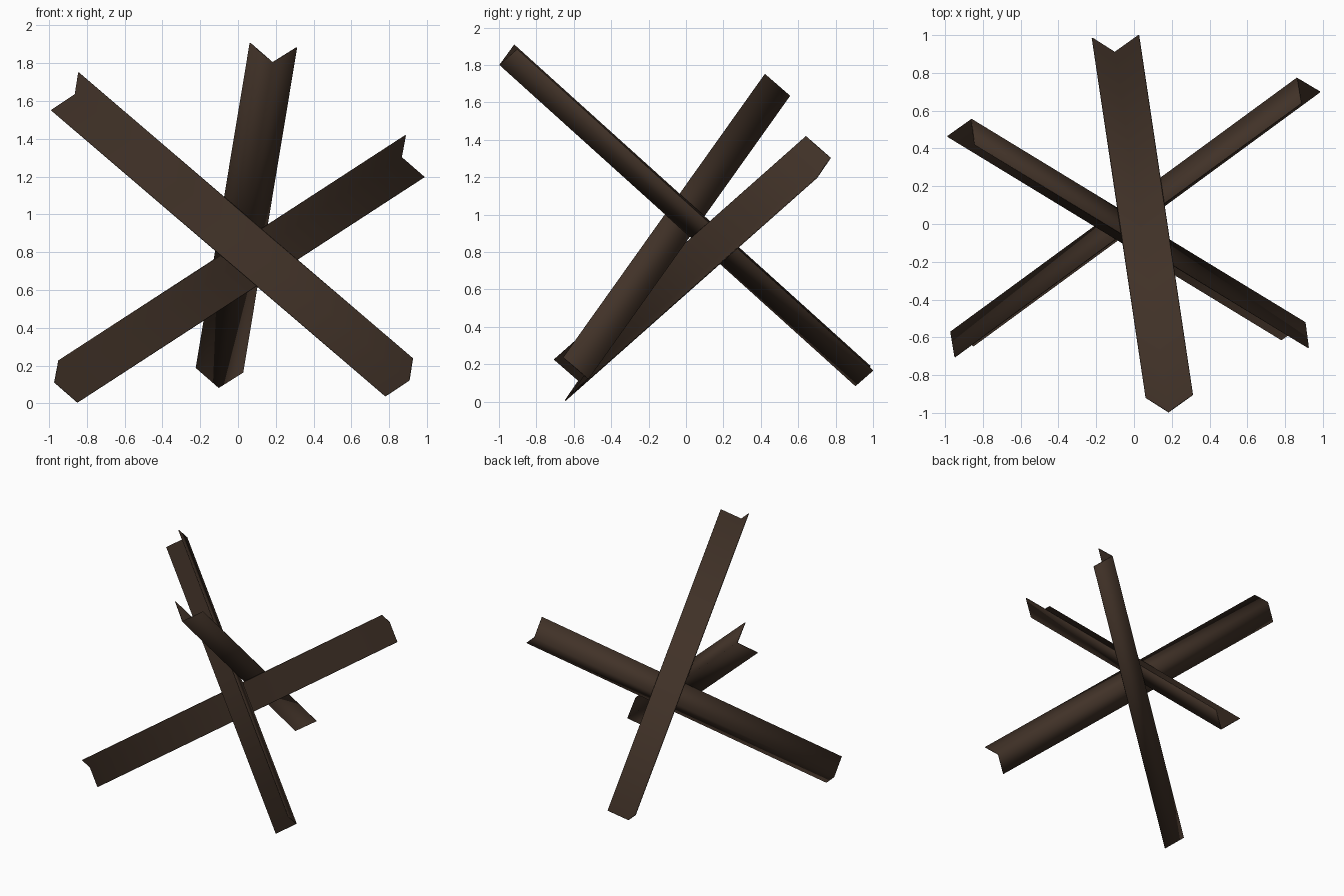
import bpy, bmesh
from mathutils import Vector

if "Cube" in bpy.data.objects:
    bpy.data.objects.remove(bpy.data.objects["Cube"])

THICK = 0.006   # sheet thickness of the angle iron

steel = bpy.data.materials.new("dark rusty brown")
steel.diffuse_color = (0.053, 0.032, 0.021, 1.0)
steel.use_nodes = True
steel.node_tree.nodes["Principled BSDF"].inputs["Base Color"].default_value = steel.diffuse_color


def angle_beam(name, start, end, leg_a, leg_b, width=0.179):
    """L-profile beam: heel line runs start -> end, legs point along leg_a / leg_b."""
    start, end = Vector(start), Vector(end)
    axis = (end - start).normalized()
    # square the two legs to the beam axis and to each other
    a = Vector(leg_a)
    a = (a - axis * a.dot(axis)).normalized()
    b = axis.cross(a)
    if b.dot(Vector(leg_b)) < 0:
        b = -b
    # L cross-section, then extrude along the axis
    section = [(0, 0), (width, 0), (width, THICK),
               (THICK, THICK), (THICK, width), (0, width)]
    bm = bmesh.new()
    face = bm.faces.new([bm.verts.new(start + a * u + b * v) for u, v in section])
    res = bmesh.ops.extrude_face_region(bm, geom=[face], use_keep_orig=True)
    moved = [g for g in res["geom"] if isinstance(g, bmesh.types.BMVert)]
    bmesh.ops.translate(bm, verts=moved, vec=end - start)
    bmesh.ops.recalc_face_normals(bm, faces=bm.faces)
    for f in bm.faces:
        f.smooth = True
    mesh = bpy.data.meshes.new(name)
    bm.to_mesh(mesh)
    bm.free()
    mesh.materials.append(steel)
    obj = bpy.data.objects.new(name, mesh)
    bpy.context.collection.objects.link(obj)
    return obj


# beam rising towards the front
angle_beam("front_rising_beam", (0.183, -0.998, 1.80), (-0.102, 0.906, 0.082),
           (-0.123, 0.08, 0.105), (0.125, 0.095, 0.085))
# beam rising towards the left
angle_beam("left_rising_beam", (-0.86, 0.557, 1.635), (0.908, -0.52, 0.122),
           (0.017, -0.133, 0.117), (-0.128, -0.09, -0.083))
# beam rising towards the right
angle_beam("right_rising_beam", (0.862, 0.775, 1.303), (-0.973, -0.57, 0.111),
           (0.02, -0.142, 0.12), (0.124, -0.085, -0.108))
